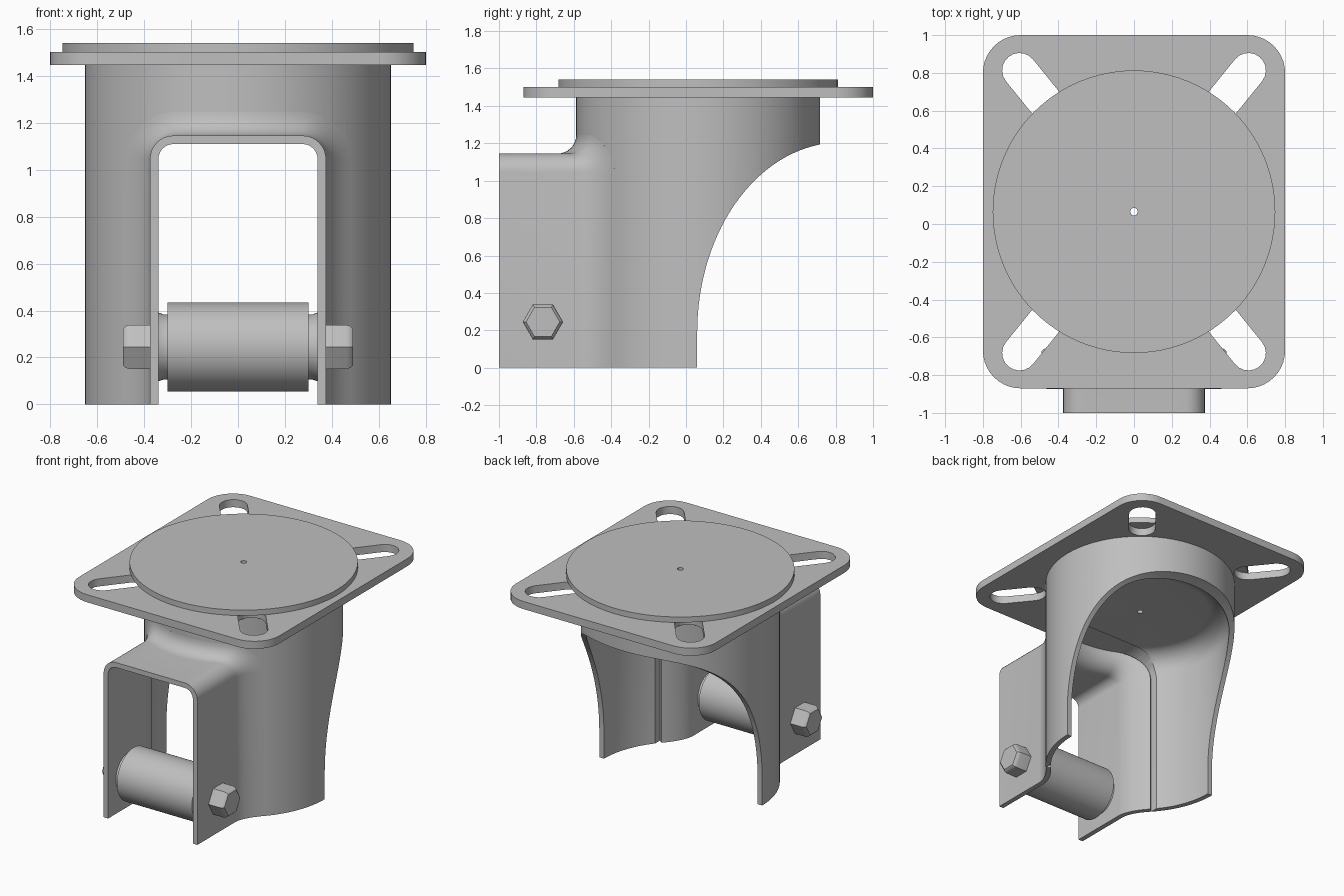
import bpy, bmesh, math
from mathutils import Matrix, Vector

cube = bpy.data.objects.get("Cube")
if cube:
    bpy.data.objects.remove(cube)

steel = bpy.data.materials.new("grey_steel")
steel.use_nodes = True
steel.diffuse_color = (0.52, 0.52, 0.52, 1)
steel.node_tree.nodes["Principled BSDF"].inputs["Base Color"].default_value = steel.diffuse_color

CY = 0.065          # centre of the round body and plate in y
R_OUT, R_IN = 0.652, 0.615
FILLET = 0.1        # blend between front channel and round body
HOLE = 0.02


def finish(name, bm):
    bmesh.ops.remove_doubles(bm, verts=bm.verts, dist=1e-5)
    bmesh.ops.recalc_face_normals(bm, faces=bm.faces)
    mesh = bpy.data.meshes.new(name)
    bm.to_mesh(mesh)
    bm.free()
    mesh.materials.append(steel)
    ob = bpy.data.objects.new(name, mesh)
    bpy.context.collection.objects.link(ob)
    return ob


def activate(ob):
    bpy.ops.object.select_all(action='DESELECT')
    ob.select_set(True)
    bpy.context.view_layer.objects.active = ob


def smooth(ob, angle=32):
    activate(ob)
    bpy.ops.object.shade_smooth_by_angle(angle=math.radians(angle))


def apply(ob, kind, **settings):
    mod = ob.modifiers.new(kind.lower(), kind)
    for key, value in settings.items():
        setattr(mod, key, value)
    activate(ob)
    bpy.ops.object.modifier_apply(modifier=mod.name)


def cut(ob, cutter):
    cutter.hide_render = True
    apply(ob, 'BOOLEAN', operation='DIFFERENCE', solver='EXACT', object=cutter)
    bpy.data.objects.remove(cutter)


def lathe(name, profile, segments, matrix, phase=0.0):
    """Spin a closed (radius, height) profile around z, then place it."""
    bm = bmesh.new()
    rings = []
    for i in range(segments):
        a = phase + math.tau * i / segments
        rings.append([bm.verts.new((r * math.cos(a), r * math.sin(a), z)) for r, z in profile])
    n = len(profile)
    for i in range(segments):
        p, q = rings[i], rings[(i + 1) % segments]
        for j in range(n):
            k = (j + 1) % n
            if profile[j][0] or profile[k][0]:
                bm.faces.new((p[j], q[j], q[k], p[k]))
    bmesh.ops.transform(bm, matrix=matrix, verts=bm.verts)
    return finish(name, bm)


def prism(name, points, place, lo, hi):
    """Extrude a 2D outline; place(a, b, depth) gives the 3D position."""
    bm = bmesh.new()
    low = [bm.verts.new(place(a, b, lo)) for a, b in points]
    high = [bm.verts.new(place(a, b, hi)) for a, b in points]
    bm.faces.new(low)
    bm.faces.new(high)
    for i in range(len(points)):
        k = (i + 1) % len(points)
        bm.faces.new((low[i], low[k], high[k], high[i]))
    return finish(name, bm)


def arc(cx, cy, r, start, end, steps=10):
    out = []
    for i in range(steps + 1):
        a = math.radians(start + (end - start) * i / steps)
        out.append((cx + r * math.cos(a), cy + r * math.sin(a)))
    return out


def flat(a, b, d):
    return (a, b, d)


centre = Matrix.Translation((0, CY, 0))

# Mounting plate with rounded corners, radial slots and a pin hole
hx, hy, cr = 0.8, 0.935, 0.2
outline = []
for sx, sy, start in ((1, 1, 0), (-1, 1, 90), (-1, -1, 180), (1, -1, 270)):
    outline += arc(sx * (hx - cr), CY + sy * (hy - cr), cr, start, start + 90)
plate = prism("mounting_plate", outline, flat, 1.445, 1.5)
for angle in (51, 129, 231, 309):
    slot = arc(0.963, 0, 0.092, -90, 90) + arc(0.755, 0, 0.092, 90, 270)
    turn = Matrix.Rotation(math.radians(angle), 3, 'Z')

    def radial(a, b, d):
        return turn @ Vector((a, b, d)) + Vector((0, CY, 0))
    cut(plate, prism("slot_cutter", slot, radial, 1.4, 1.6))
cut(plate, prism("hole_cutter", arc(0, CY, HOLE, 0, 345, 23), flat, 1.4, 1.6))
smooth(plate)

# Round swivel disc on top
disc = lathe("top_disc", [(HOLE, 1.5), (0.748, 1.5), (0.748, 1.54), (HOLE, 1.54)], 96, centre)
smooth(disc)


# Front arch outline in x and z, grown outwards by s
def arch(s):
    side, top, r = 0.375, 1.145, 0.1
    left = arc(-side + r, top - r, r + s, 180, 90, 8)
    right = arc(side - r, top - r, r + s, 90, 0, 8)
    span = side - r
    middle = [(-span + 2 * span * i / 12, top + s) for i in range(1, 12)]
    return [(-side - s, 0)] + left + middle + right + [(side + s, 0)]


def body_y(x):
    return CY - math.sqrt(R_OUT ** 2 - x ** 2)


# Round body: wall and rounded closed top in one spun profile
profile = [(R_OUT, 0), (R_OUT, 1.445), (HOLE, 1.445), (HOLE, 1.22)]
profile += arc(0.47, 1.075, R_IN - 0.47, 90, 0, 10) + [(R_IN, 0)]
body = lathe("round_body", profile, 128, centre)

# Front opening of the body
opening = [(x, z if z > 0 else -0.1) for x, z in arch(FILLET)]
cut(body, prism("opening_cutter", opening, lambda a, b, d: (a, d, b), -0.9, -0.32))

# Curved relief at the back of the body
a_len, b_len, base = 0.77, 1.015, 0.19
relief = [(0.06, -0.1)]
for i in range(33):
    t = math.radians(180 - 90 * i / 32)
    relief.append((0.06 + a_len + a_len * math.cos(t), base + b_len * math.sin(t)))
relief += [(1.2, base + b_len), (1.2, -0.1)]
cut(body, prism("relief_cutter", relief, lambda a, b, d: (d, a, b), -1, 1))
smooth(body)

# Front channel flaring smoothly into the body
bm = bmesh.new()
rows = [[bm.verts.new((x, -1, z)) for x, z in arch(0)]]
for i in range(9):
    t = math.radians(90 * i / 8)
    s = FILLET * (1 - math.cos(t))
    back = FILLET * (1 - math.sin(t))
    rows.append([bm.verts.new((x, body_y(x) - back, z)) for x, z in arch(s)])
for p, q in zip(rows, rows[1:]):
    for j in range(len(p) - 1):
        bm.faces.new((p[j], p[j + 1], q[j + 1], q[j]))
channel = finish("front_channel", bm)
top_face = max(channel.data.polygons, key=lambda f: f.normal.z * f.center.z)
outward = max(channel.data.polygons, key=lambda f: abs(f.normal.z)).normal.z > 0
apply(channel, 'SOLIDIFY', thickness=0.036, offset=-1 if outward else 1)
smooth(channel, 40)

# Roller between the channel sides, with flared collars
axle = Matrix.Translation((0, -0.765, 0.245)) @ Matrix.Rotation(math.pi / 2, 4, 'Y')
half = [(0.19, 0.3), (0.138, 0.3), (0.138, 0.315), (0.147, 0.341), (0, 0.341)]
roller = lathe("roller", [(r, -z) for r, z in reversed(half)] + half, 64, axle)
smooth(roller)

# Hexagonal bolt heads on both sides
head = [(0, 0.36), (0.108, 0.36), (0.108, 0.462), (0.103, 0.478), (0.09, 0.49), (0, 0.49)]
for name, sign in (("left_bolt_head", 1), ("right_bolt_head", -1)):
    bolt = lathe(name, [(r, sign * z) for r, z in head], 6, axle, math.pi / 6)
    smooth(bolt)
